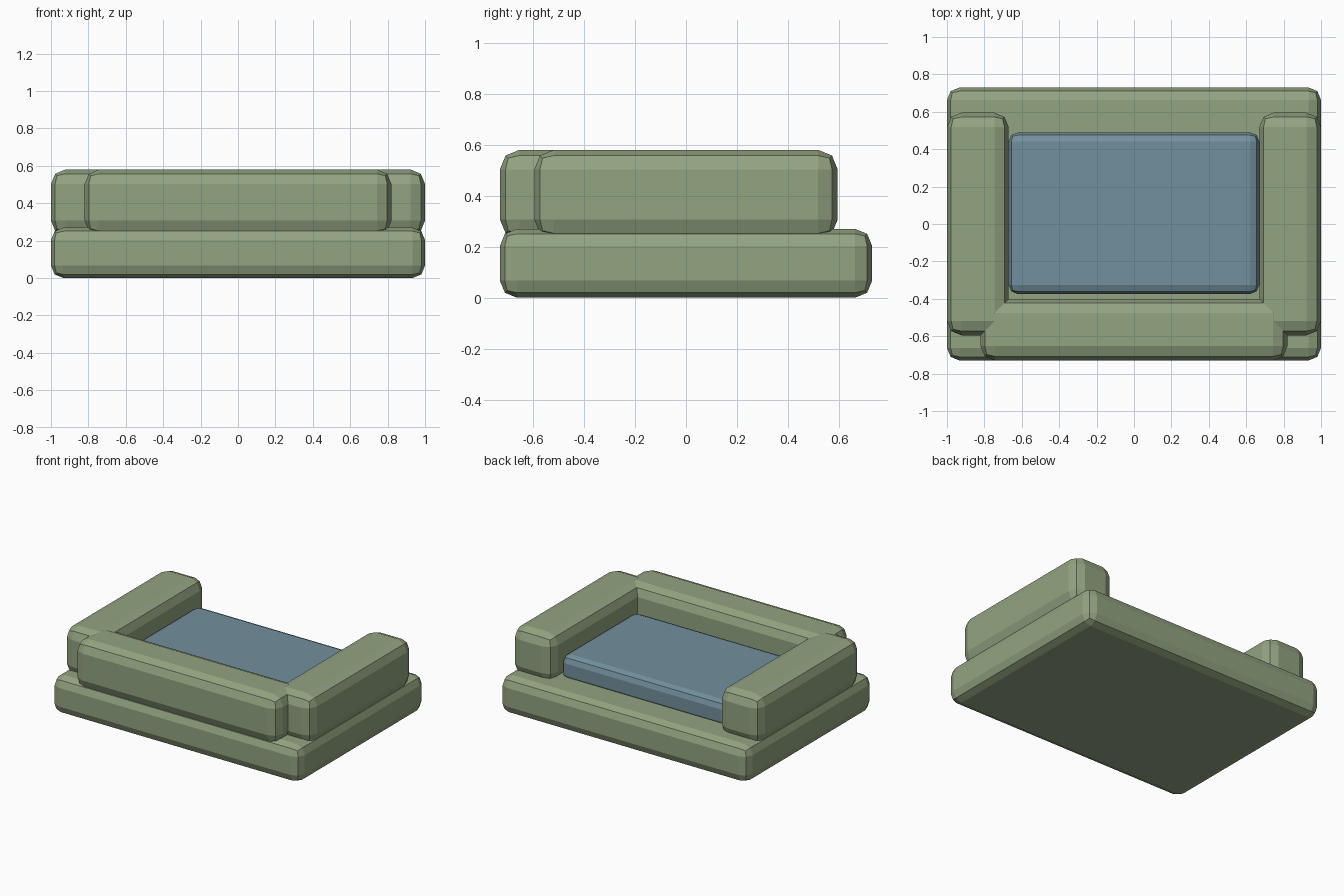
import bpy
import bmesh

if "Cube" in bpy.data.objects:
    bpy.data.objects.remove(bpy.data.objects["Cube"])


def material(name, color):
    m = bpy.data.materials.new(name)
    m.diffuse_color = (*color, 1)
    m.use_nodes = True
    m.node_tree.nodes["Principled BSDF"].inputs["Base Color"].default_value = m.diffuse_color
    return m


green = material("green_fabric", (0.29, 0.37, 0.22))
blue = material("blue_fabric", (0.17, 0.28, 0.34))


def cushion(name, lo, hi, bevel, mat):
    """Flat-shaded box between two corners with a two-step rounded edge."""
    bm = bmesh.new()
    bmesh.ops.create_cube(bm, size=1)
    for v in bm.verts:
        v.co = [(a + b) / 2 + c * (b - a) for a, b, c in zip(lo, hi, v.co)]
    mesh = bpy.data.meshes.new(name)
    bm.to_mesh(mesh)
    bm.free()
    mesh.materials.append(mat)
    ob = bpy.data.objects.new(name, mesh)
    bpy.context.collection.objects.link(ob)
    mod = ob.modifiers.new("rounded_edges", 'BEVEL')
    mod.width = bevel
    mod.segments = 2
    return ob


# Base slab
cushion("base", (-1, -0.73, 0), (1, 0.73, 0.27), 0.067, green)

# Backrest
cushion("backrest", (-0.82, -0.73, 0.23), (0.82, -0.40, 0.58), 0.077, green)

# Armrests on both sides
for side, x0, x1 in (("left", -1, -0.67), ("right", 0.67, 1)):
    cushion(side + "_armrest", (x0, -0.595, 0.23), (x1, 0.595, 0.58), 0.077, green)

# Seat cushion
cushion("seat_cushion", (-0.67, -0.375, 0.23), (0.67, 0.49, 0.42), 0.05, blue)
